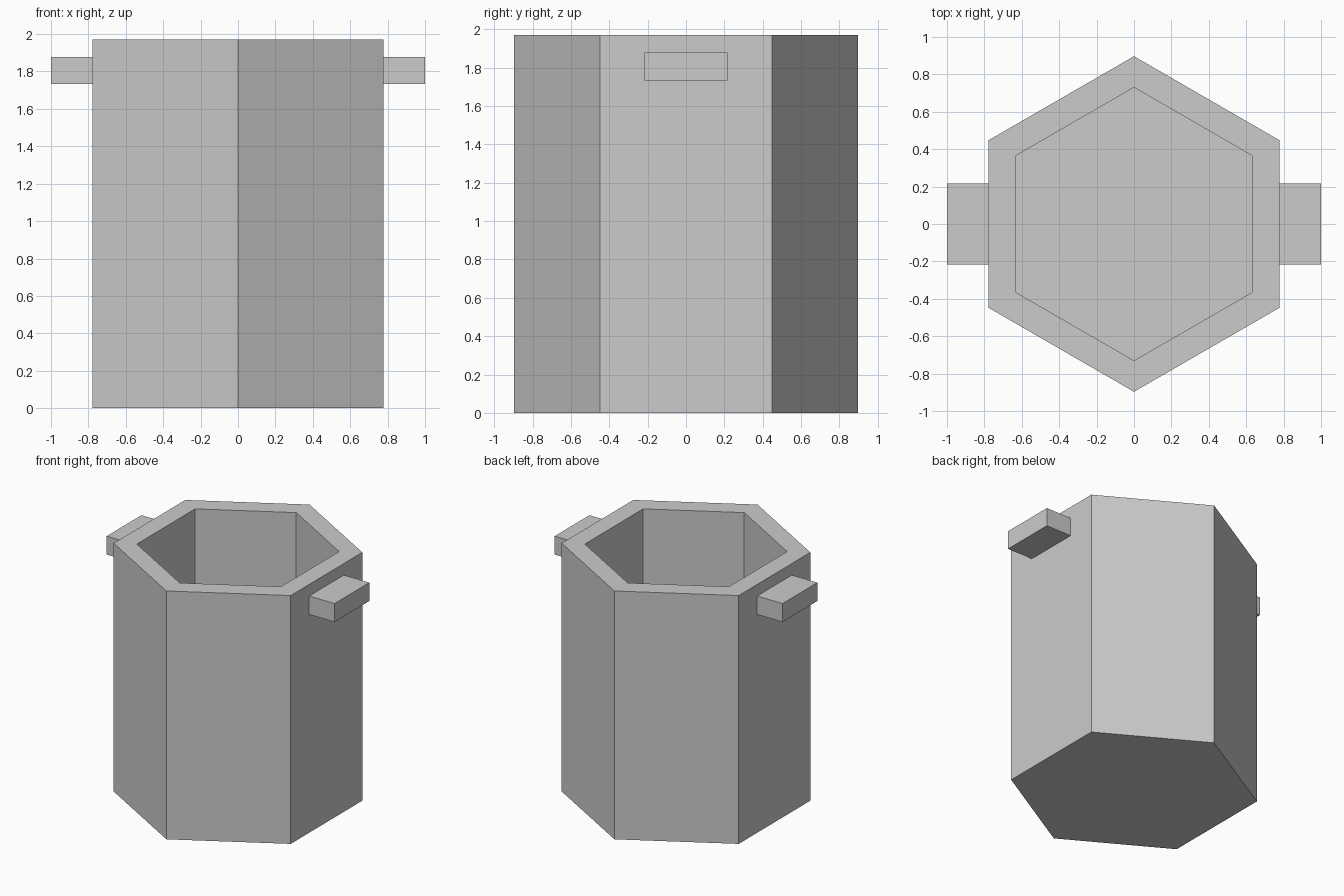
import bpy, bmesh, math

cube = bpy.data.objects.get("Cube")
if cube:
    bpy.data.objects.remove(cube, do_unlink=True)

HEIGHT, FLOOR = 1.97, 0.15
OUTER, INNER = 0.897, 0.73

# Single plain grey
grey = bpy.data.materials.new("plain_grey")
grey.use_nodes = True
colour = (0.6, 0.6, 0.6, 1)
grey.diffuse_color = colour
grey.node_tree.nodes["Principled BSDF"].inputs["Base Color"].default_value = colour


def add_object(name, bm):
    bmesh.ops.recalc_face_normals(bm, faces=bm.faces)
    mesh = bpy.data.meshes.new(name)
    bm.to_mesh(mesh)
    bm.free()
    mesh.materials.append(grey)
    obj = bpy.data.objects.new(name, mesh)
    bpy.context.collection.objects.link(obj)
    return obj


# Hexagonal pot: outer wall, flat rim, inner wall and floor
bm = bmesh.new()
rings = []
for radius, z in ((OUTER, 0), (OUTER, HEIGHT), (INNER, HEIGHT), (INNER, FLOOR)):
    angles = [math.radians(30 + 60 * i) for i in range(6)]
    rings.append([bm.verts.new((radius * math.cos(a), radius * math.sin(a), z))
                  for a in angles])
for low, high in zip(rings, rings[1:]):
    for i in range(6):
        j = (i + 1) % 6
        bm.faces.new((low[i], low[j], high[j], high[i]))
bm.faces.new(rings[0])
bm.faces.new(rings[-1])
add_object("hexagonal_pot", bm)

# Block handles on both sides
for name, side in (("left_handle", 1), ("right_handle", -1)):
    bm = bmesh.new()
    bmesh.ops.create_cube(bm, size=1)
    bmesh.ops.scale(bm, vec=(0.24, 0.435, 0.146), verts=bm.verts)
    bmesh.ops.translate(bm, vec=(side * 0.88, 0, 1.805), verts=bm.verts)
    add_object(name, bm)
